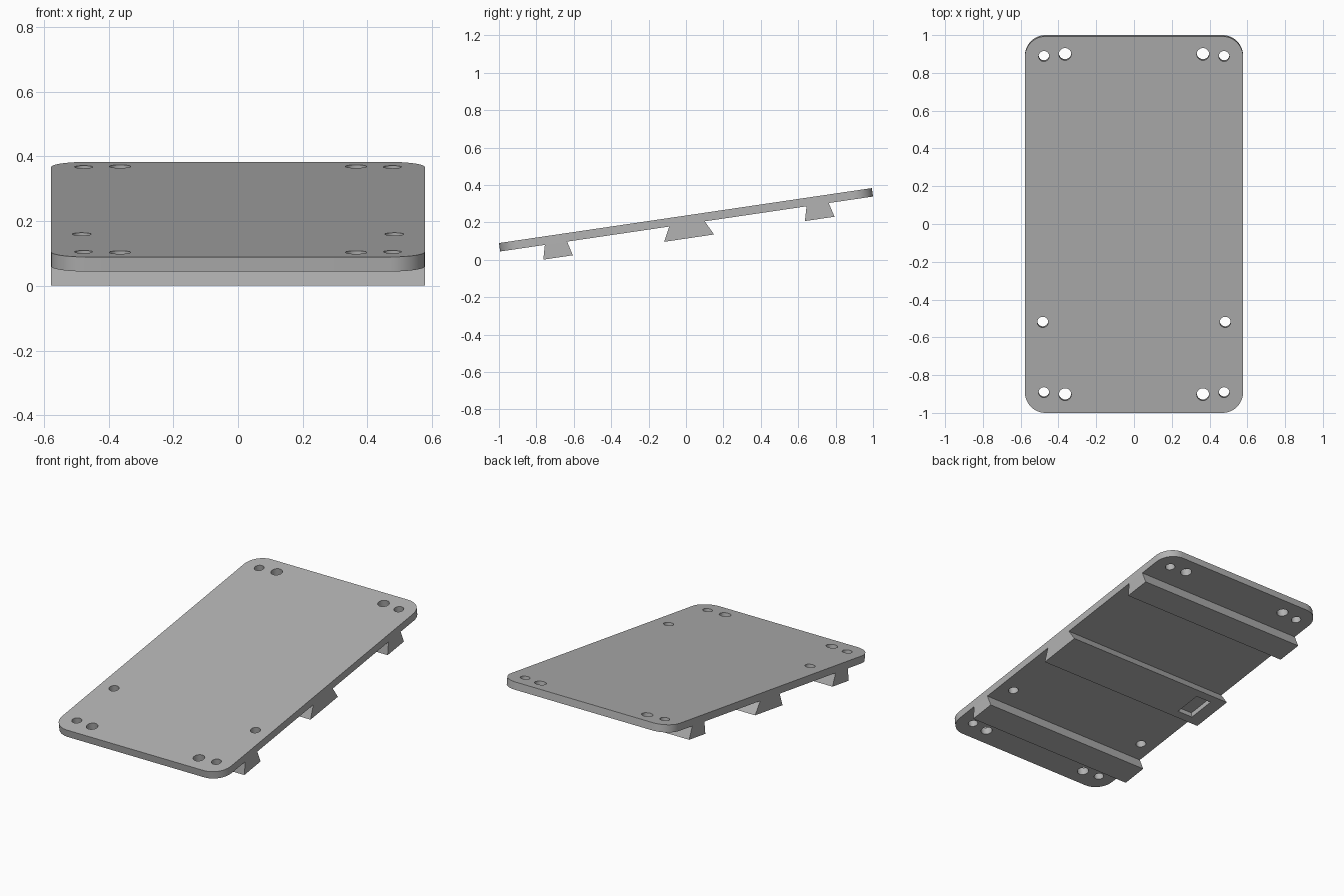
import bpy, bmesh
from math import sin, cos, pi, radians
from mathutils import Matrix

old = bpy.data.objects.get("Cube")
if old:
    bpy.data.objects.remove(old, do_unlink=True)

WIDTH, LENGTH, THICK, CORNER = 1.155, 2.015, 0.0454, 0.11
RIB_BOTTOM = -0.0995
TILT = Matrix.Translation((0, 0, 0.2135)) @ Matrix.Rotation(radians(8.385), 4, 'X')

grey = bpy.data.materials.new("grey_plastic")
grey.use_nodes = True
COLOUR = (0.45, 0.45, 0.45, 1)
grey.diffuse_color = COLOUR
grey.node_tree.nodes["Principled BSDF"].inputs["Base Color"].default_value = COLOUR


def arc(cx, cy, r, start, end, steps):
    angles = [start + (end - start) * i / steps for i in range(steps + 1)]
    return [(cx + r * cos(a), cy + r * sin(a)) for a in angles]


def activate(obj):
    bpy.ops.object.select_all(action='DESELECT')
    obj.select_set(True)
    bpy.context.view_layer.objects.active = obj


def mesh_object(name, bm):
    bmesh.ops.recalc_face_normals(bm, faces=bm.faces)
    mesh = bpy.data.meshes.new(name)
    bm.to_mesh(mesh)
    bm.free()
    mesh.materials.append(grey)
    obj = bpy.data.objects.new(name, mesh)
    bpy.context.collection.objects.link(obj)
    return obj


# Sloping plate: rounded outline with screw holes, filled and extruded
curve = bpy.data.curves.new("plate", 'CURVE')
curve.dimensions = '2D'
curve.fill_mode = 'BOTH'
curve.extrude = THICK / 2


def add_loop(points):
    spline = curve.splines.new('POLY')
    spline.points.add(len(points) - 1)
    for p, (x, y) in zip(spline.points, points):
        p.co = (x, y, 0, 1)
    spline.use_cyclic_u = True


outline = []
for k, (sx, sy) in enumerate([(1, 1), (-1, 1), (-1, -1), (1, -1)]):
    outline += arc(sx * (WIDTH / 2 - CORNER), sy * (LENGTH / 2 - CORNER),
                   CORNER, k * pi / 2, (k + 1) * pi / 2, 12)
add_loop(outline)

HOLES = [(0.477, 0.901, 0.028), (0.365, 0.912, 0.033), (0.483, -0.522, 0.029),
         (0.477, -0.898, 0.028), (0.365, -0.909, 0.033)]
for x, y, r in HOLES:
    for side in (-1, 1):
        add_loop(arc(side * x, y, r, 0, 2 * pi, 32)[:-1])

plate = bpy.data.objects.new("plate", curve)
bpy.context.collection.objects.link(plate)
activate(plate)
bpy.ops.object.convert(target='MESH')
plate = bpy.context.object
plate.data.materials.clear()
plate.data.materials.append(grey)
bpy.ops.object.shade_smooth_by_angle(angle=radians(30))
plate.data.transform(TILT)


# Dovetail ribs across the underside
def rib(name, y, half_top, half_bottom):
    bm = bmesh.new()
    top = -THICK / 2
    profile = [(-half_top, top), (-half_bottom, RIB_BOTTOM),
               (half_bottom, RIB_BOTTOM), (half_top, top)]
    face = bm.faces.new([bm.verts.new((-WIDTH / 2, y + v, z)) for v, z in profile])
    made = bmesh.ops.extrude_face_region(bm, geom=[face])["geom"]
    moved = [g for g in made if isinstance(g, bmesh.types.BMVert)]
    bmesh.ops.translate(bm, verts=moved, vec=(WIDTH, 0, 0))
    return mesh_object(name, bm)


ribs = [rib("front_rib", -0.706, 0.060, 0.080),
        rib("middle_rib", 0.002, 0.096, 0.135),
        rib("back_rib", 0.708, 0.060, 0.080)]

# Rectangular pocket in the underside of the middle rib
bm = bmesh.new()
bmesh.ops.create_cube(bm, size=1, matrix=Matrix.Translation((-0.443, 0.002, RIB_BOTTOM))
                      @ Matrix.Diagonal((0.105, 0.17, 0.06, 1)))
cutter = mesh_object("pocket_cutter", bm)
cut = ribs[1].modifiers.new("pocket", 'BOOLEAN')
cut.operation = 'DIFFERENCE'
cut.solver = 'EXACT'
cut.object = cutter
activate(ribs[1])
bpy.ops.object.modifier_apply(modifier=cut.name)
bpy.data.objects.remove(cutter, do_unlink=True)

for r in ribs:
    r.data.transform(TILT)
